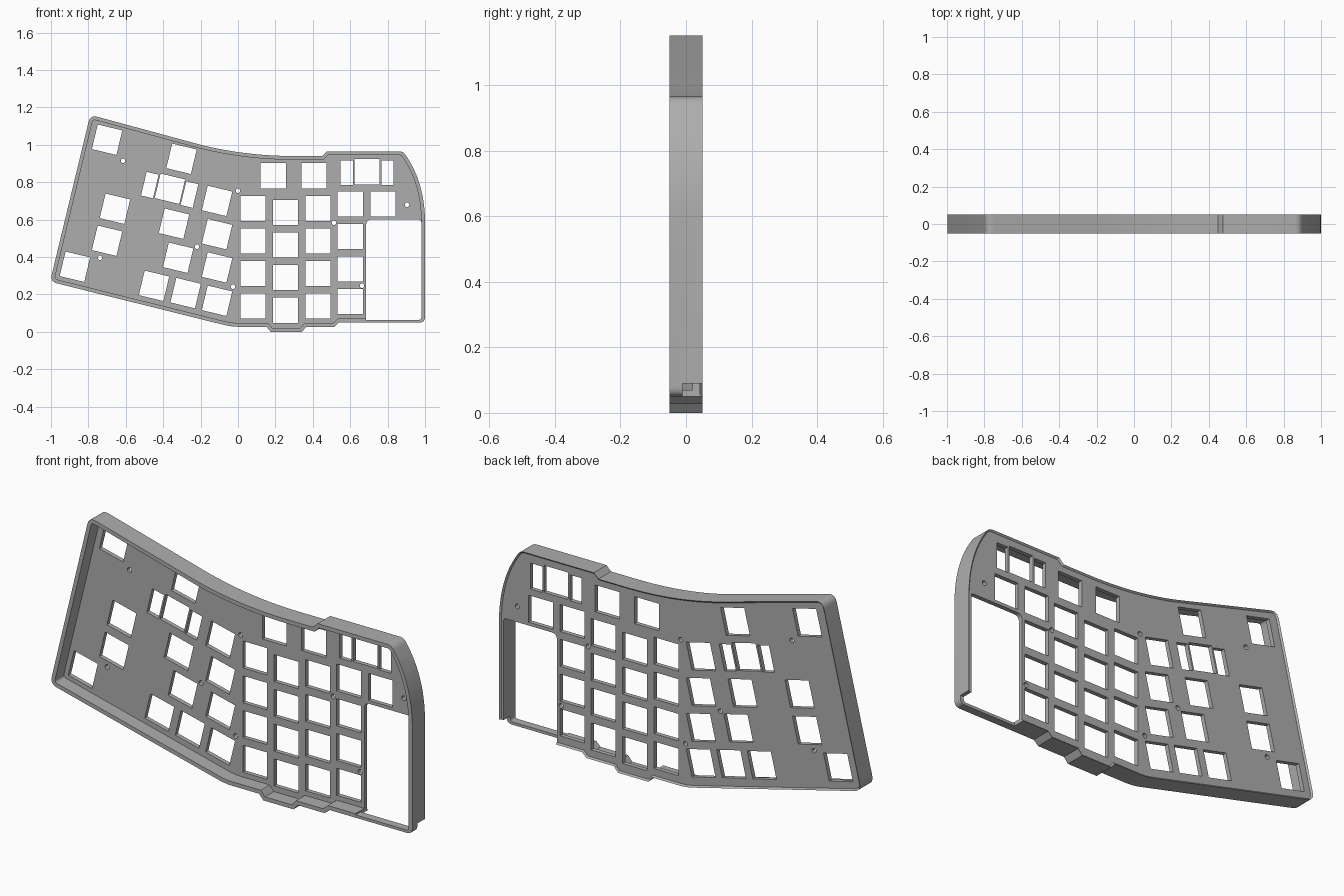
import bpy, bmesh, math
from mathutils import Matrix, Vector

cube = bpy.data.objects.get("Cube")
if cube:
    bpy.data.objects.remove(cube)

BACK, FRONT, FLOOR, WALL = 0.05, -0.05, 0.02, 0.02
TILT = math.radians(13.5)
KEY, SIDE = (0.135, 0.135), (0.066, 0.13)

grey = bpy.data.materials.new("case grey")
grey.use_nodes = True
grey.diffuse_color = (0.42, 0.42, 0.42, 1)
grey.node_tree.nodes["Principled BSDF"].inputs["Base Color"].default_value = grey.diffuse_color


def curve(a, b, c, steps):
    """Points of a quadratic curve from a to c, pulled towards b."""
    a, b, c = Vector(a), Vector(b), Vector(c)
    return [a.lerp(b, i / steps).lerp(b.lerp(c, i / steps), i / steps) for i in range(steps + 1)]


def rounded(points):
    """Outline from (x, z, radius) corners."""
    out = []
    for i, (x, z, r) in enumerate(points):
        p = Vector((x, z))
        if not r:
            out.append(p)
            continue
        ends = [p + (Vector(points[j % len(points)][:2]) - p).normalized() * r for j in (i - 1, i + 1)]
        out += curve(ends[0], p, ends[1], 6)
    return out


def prism(bm, outline, y0, y1):
    """Extrude an x-z outline from y0 to y1; return the front and back faces."""
    front = bm.faces.new([bm.verts.new((p[0], y0, p[1])) for p in outline])
    back = bm.faces.new([bm.verts.new((p[0], y1, p[1])) for p in reversed(outline)])
    a, b = list(front.verts), list(reversed(back.verts))
    for i in range(len(a)):
        bm.faces.new((a[i - 1], b[i - 1], b[i], a[i]))
    bmesh.ops.recalc_face_normals(bm, faces=bm.faces[:])
    return front, back


def finish(name, bm):
    bmesh.ops.recalc_face_normals(bm, faces=bm.faces[:])
    mesh = bpy.data.meshes.new(name)
    bm.to_mesh(mesh)
    bm.free()
    obj = bpy.data.objects.new(name, mesh)
    bpy.context.collection.objects.link(obj)
    mesh.materials.append(grey)
    return obj


# Shell: outline with a hollow front and a chamfered back edge
corners = [(-1.005, 0.268, 0.04), (-0.79, 1.16, 0.04)]
corners += [(*p, 0) for p in curve((-0.2, 1.0), (0.04, 0.94), (0.3, 0.94), 12)]
corners += [(0.45, 0.94, 0), (0.475, 0.965, 0), (0.885, 0.965, 0.025)]
corners += [(*p, 0) for p in curve((0.9, 0.94), (0.995, 0.8), (1.0, 0.6), 12)]
corners += [(1.0, 0.05, 0.03), (0.54, 0.05, 0), (0.515, 0.027, 0), (0.365, 0.027, 0),
            (0.342, 0, 0), (0.175, 0, 0), (0.152, 0.027, 0), (-0.035, 0.027, 0.04)]
bm = bmesh.new()
front, back = prism(bm, rounded(corners), FRONT, BACK)
bmesh.ops.inset_region(bm, faces=[front], thickness=WALL, use_even_offset=True)
pocket = bmesh.ops.extrude_discrete_faces(bm, faces=[front])["faces"][0]
for v in pocket.verts:
    v.co.y = FLOOR
rim = list(back.verts)
bmesh.ops.inset_region(bm, faces=[back], thickness=0.008, use_even_offset=True)
for v in rim:
    v.co.y = BACK - 0.008
case = finish("keyboard_case", bm)

# Switch, stabiliser and screw holes, given as (x, z) centres
holes = bmesh.new()


def key_hole(x, z, size=KEY, angle=0.0):
    turn = Matrix.Rotation(-angle, 2)
    w, h = size[0] / 2, size[1] / 2
    quad = [turn @ Vector(c) + Vector((x, z)) for c in ((-w, -h), (w, -h), (w, h), (-w, h))]
    prism(holes, quad, -0.01, 0.1)


def wide_key(x, z, angle=0.0):
    key_hole(x, z, KEY, angle)
    for s in (-1, 1):
        off = Matrix.Rotation(-angle, 2) @ Vector((s * 0.109, -0.006))
        key_hole(x + off.x, z + off.y, SIDE, angle)


for x, top in ((0.08, 0.66), (0.254, 0.638), (0.428, 0.66), (0.6, 0.684)):
    for row in range(4):
        key_hole(x, top - row * 0.174)
for x, z in ((0.775, 0.684), (0.188, 0.834), (0.406, 0.834)):
    key_hole(x, z)
wide_key(0.69, 0.856)

for row in range(4):
    key_hole(-0.112, 0.7 - row * 0.178, KEY, TILT)
for x, z in ((-0.7, 1.027), (-0.302, 0.925), (-0.658, 0.658), (-0.342, 0.578), (-0.7, 0.487),
             (-0.32, 0.396), (-0.872, 0.348), (-0.449, 0.246), (-0.28, 0.207)):
    key_hole(x, z, KEY, TILT)
wide_key(-0.364, 0.765, TILT)

for x, z in ((-0.615, 0.914), (-0.738, 0.396), (-0.219, 0.455), (0, 0.754),
             (-0.027, 0.241), (0.513, 0.583), (0.663, 0.246), (0.904, 0.679)):
    ring = [(x + 0.012 * math.cos(k * math.tau / 16), z + 0.012 * math.sin(k * math.tau / 16))
            for k in range(16)]
    prism(holes, ring, -0.01, 0.1)

# Controller bay opening and the cable notch behind its lower wall
bay = bmesh.new()
prism(bay, rounded([(0.685, 0.064, 0), (0.98, 0.064, 0.015), (0.98, 0.6, 0.015), (0.685, 0.6, 0.03)]),
      -0.1, 0.1)
notch = bmesh.new()
prism(notch, [(0.685, 0.03), (1.05, 0.03), (1.05, 0.09), (0.685, 0.09)], -0.01, 0.1)

bpy.context.view_layer.objects.active = case
case.select_set(True)
for name, cut_bm in (("key_holes", holes), ("controller_bay", bay), ("cable_notch", notch)):
    cutter = finish(name, cut_bm)
    cutter.hide_render = True
    mod = case.modifiers.new(name, 'BOOLEAN')
    mod.operation, mod.solver, mod.object = 'DIFFERENCE', 'EXACT', cutter
    bpy.ops.object.modifier_apply(modifier=name)
    bpy.data.objects.remove(cutter)

bpy.ops.object.shade_smooth_by_angle(angle=math.radians(25))
